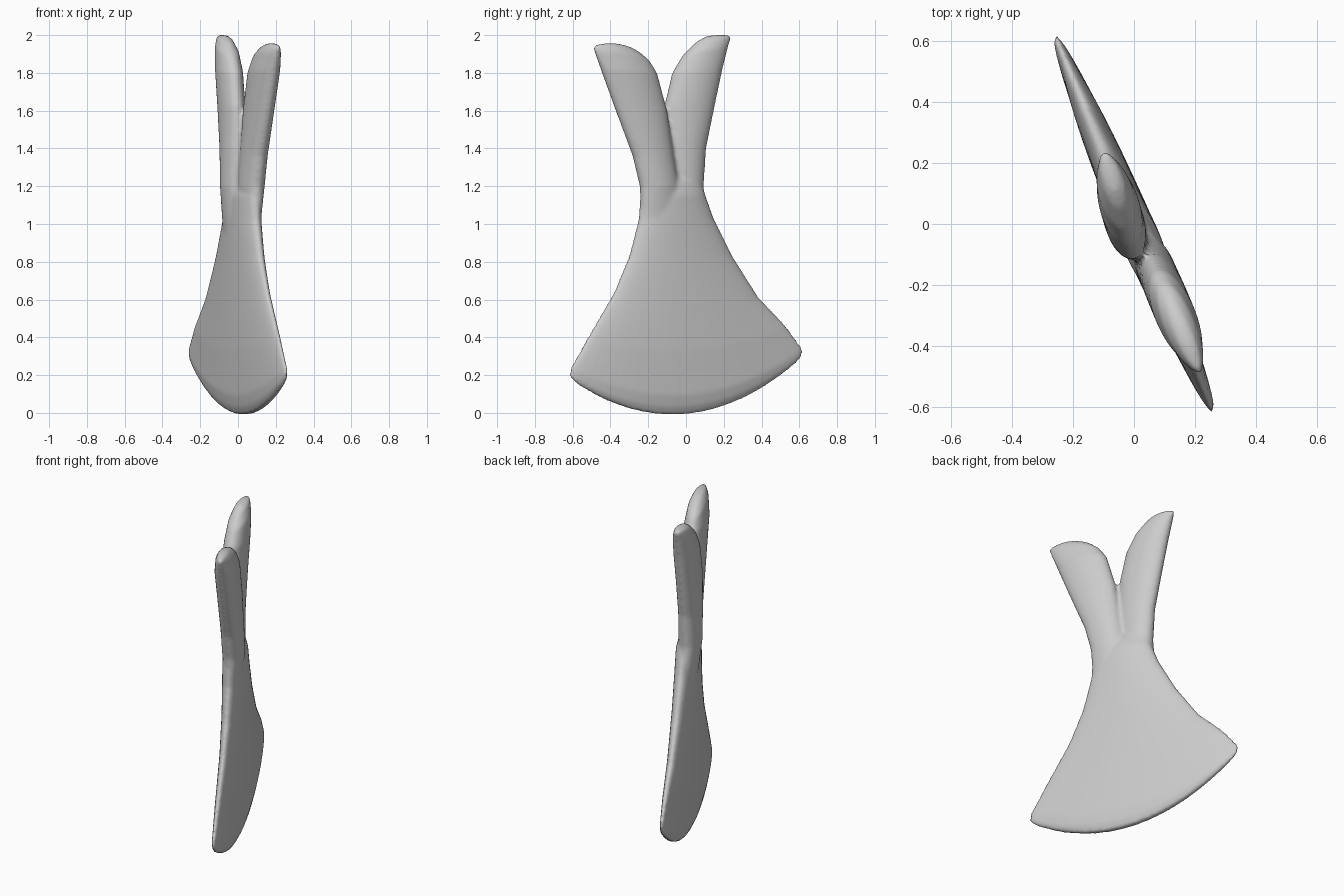
import bpy, bmesh, math

grey = bpy.data.materials.new("light_grey")
grey.diffuse_color = (0.6, 0.6, 0.6, 1)
N = 48


def loft(bm, rows, slope, off):
    """Rows: left y, left z, right y, right z, sag in the middle, half thickness."""
    ln = math.hypot(1, slope)
    nx, ny = 1 / ln, -slope / ln
    rings = []
    for yl, zl, yr, zr, sag, th in rows:
        ring = []
        for i in range(N):
            a = 2 * math.pi * i / N
            s, t = math.cos(a), math.sin(a) * th
            k = (s + 1) / 2
            y = yl + (yr - yl) * k
            z = zl + (zr - zl) * k - sag * (1 - s * s)
            ring.append(bm.verts.new((slope * y + off + nx * t, y + ny * t, z)))
        rings.append(ring)
    for a, b in zip(rings, rings[1:]):
        for i in range(N):
            j = (i + 1) % N
            bm.faces.new((a[i], a[j], b[j], b[i]))
    # close both ends with strips across the thickness
    for r in (rings[0], rings[-1]):
        for i in range(N // 2):
            quad = [r[i], r[i + 1], r[N - i - 1], r[(N - i) % N]]
            bm.faces.new(list(dict.fromkeys(quad)))


bm = bmesh.new()
# fan-shaped blade
loft(bm, [
    (-0.595, 0.165, 0.595, 0.275, 0.225, 0.016),
    (-0.622, 0.195, 0.620, 0.305, 0.215, 0.036),
    (-0.615, 0.235, 0.618, 0.340, 0.190, 0.050),
    (-0.520, 0.400, 0.530, 0.460, 0.100, 0.060),
    (-0.380, 0.640, 0.385, 0.610, 0.040, 0.062),
    (-0.300, 0.830, 0.245, 0.830, 0, 0.063),
    (-0.250, 1.020, 0.145, 1.030, 0, 0.065),
    (-0.240, 1.150, 0.102, 1.150, 0, 0.064),
    (-0.220, 1.220, 0.080, 1.220, 0, 0.045),
    (-0.180, 1.270, 0.040, 1.270, 0, 0.015)], -0.42, 0)
# front prong
loft(bm, [
    (-0.230, 0.950, -0.020, 0.950, 0, 0.035),
    (-0.242, 1.200, -0.040, 1.200, 0, 0.063),
    (-0.280, 1.360, -0.068, 1.360, 0, 0.064),
    (-0.370, 1.600, -0.102, 1.600, 0, 0.066),
    (-0.450, 1.820, -0.155, 1.800, 0, 0.066),
    (-0.482, 1.905, -0.195, 1.865, -0.025, 0.050),
    (-0.493, 1.935, -0.240, 1.905, -0.028, 0.028),
    (-0.485, 1.945, -0.275, 1.928, -0.020, 0.010)], -0.42, 0.01)
# rear prong
loft(bm, [
    (-0.080, 0.950, 0.120, 0.950, 0, 0.035),
    (-0.100, 1.200, 0.092, 1.200, 0, 0.063),
    (-0.115, 1.400, 0.105, 1.400, 0, 0.064),
    (-0.115, 1.620, 0.150, 1.620, 0, 0.066),
    (-0.072, 1.800, 0.192, 1.820, 0, 0.066),
    (-0.018, 1.890, 0.220, 1.930, -0.015, 0.056),
    (0.050, 1.960, 0.238, 1.985, -0.015, 0.034),
    (0.105, 1.995, 0.236, 2.000, -0.003, 0.012)], -0.29, -0.03)
bmesh.ops.recalc_face_normals(bm, faces=bm.faces)

me = bpy.data.meshes.new("forked_fan_blade")
bm.to_mesh(me)
bm.free()
me.materials.append(grey)
ob = bpy.data.objects.new("forked_fan_blade", me)
bpy.context.collection.objects.link(ob)

# fuse the three lofts into one soft body
rm = ob.modifiers.new("fuse", 'REMESH')
rm.mode = 'VOXEL'
rm.voxel_size = 0.011
rm.use_smooth_shade = True
sm = ob.modifiers.new("soften", 'SMOOTH')
sm.factor = 0.5
sm.iterations = 5
me.polygons.foreach_set("use_smooth", [True] * len(me.polygons))
